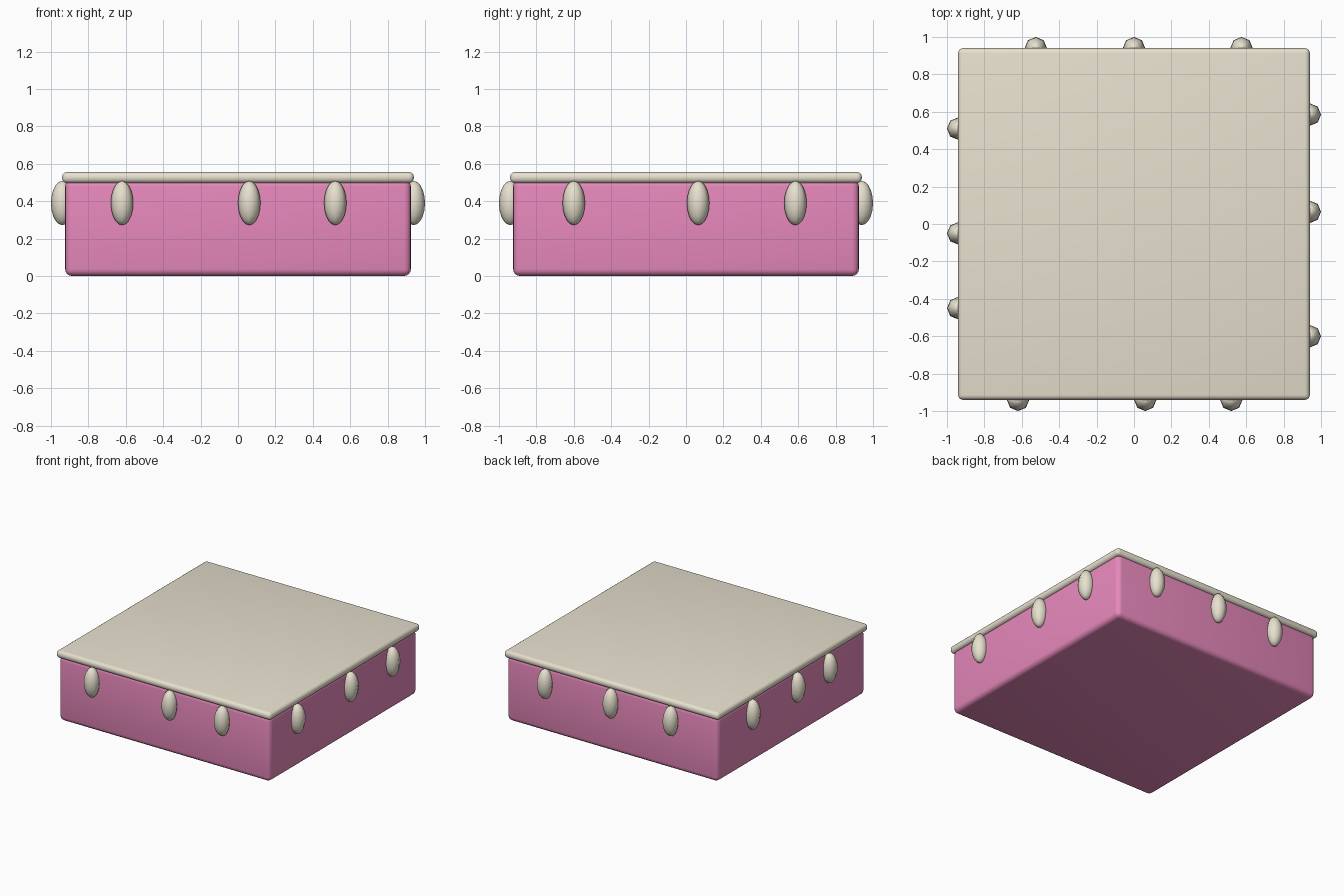
import bpy
import math

cube = bpy.data.objects.get("Cube")
if cube:
    bpy.data.objects.remove(cube, do_unlink=True)


def make_material(name, rgb):
    mat = bpy.data.materials.new(name)
    mat.use_nodes = True
    mat.diffuse_color = (*rgb, 1)
    mat.node_tree.nodes["Principled BSDF"].inputs["Base Color"].default_value = (*rgb, 1)
    return mat


pink = make_material("pink sponge", (0.80, 0.25, 0.50))
cream = make_material("cream icing", (0.80, 0.75, 0.62))


def rounded_slab(name, half_width, bottom, top, radius, mat):
    """Square block with rounded edges."""
    bpy.ops.mesh.primitive_cube_add(size=1, location=(0, 0, (bottom + top) / 2))
    obj = bpy.context.object
    obj.name = name
    obj.scale = (2 * half_width, 2 * half_width, top - bottom)
    bpy.ops.object.transform_apply(location=False, rotation=False, scale=True)
    obj.data.materials.append(mat)
    bevel = obj.modifiers.new("rounded edges", 'BEVEL')
    bevel.width = radius
    bevel.segments = 4
    bpy.ops.object.modifier_apply(modifier=bevel.name)
    bpy.ops.object.shade_smooth_by_angle(angle=math.radians(35))
    return obj


# Cake body and icing sheet on top
rounded_slab("cake_body", 0.924, 0, 0.515, 0.037, pink)
rounded_slab("icing_top", 0.94, 0.497, 0.556, 0.026, cream)


def icing_drip(name, x, y):
    """Tall egg-shaped drop, half sunk into the cake side."""
    bpy.ops.mesh.primitive_uv_sphere_add(segments=8, ring_count=10, radius=1,
                                         location=(x, y, 0.39))
    obj = bpy.context.object
    obj.name = name
    obj.scale = (0.06, 0.06, 0.118)
    bpy.ops.object.transform_apply(location=False, rotation=False, scale=True)
    obj.data.materials.append(cream)
    bpy.ops.object.shade_smooth()


# Three drips along each side
EDGE = 0.94
for i, along in enumerate((-0.62, 0.06, 0.52), 1):
    icing_drip(f"front_drip_{i}", along, -EDGE)
for i, along in enumerate((-0.525, 0, 0.575), 1):
    icing_drip(f"back_drip_{i}", along, EDGE)
for i, along in enumerate((-0.45, -0.05, 0.51), 1):
    icing_drip(f"right_drip_{i}", -EDGE, along)
for i, along in enumerate((-0.6, 0.065, 0.585), 1):
    icing_drip(f"left_drip_{i}", EDGE, along)
